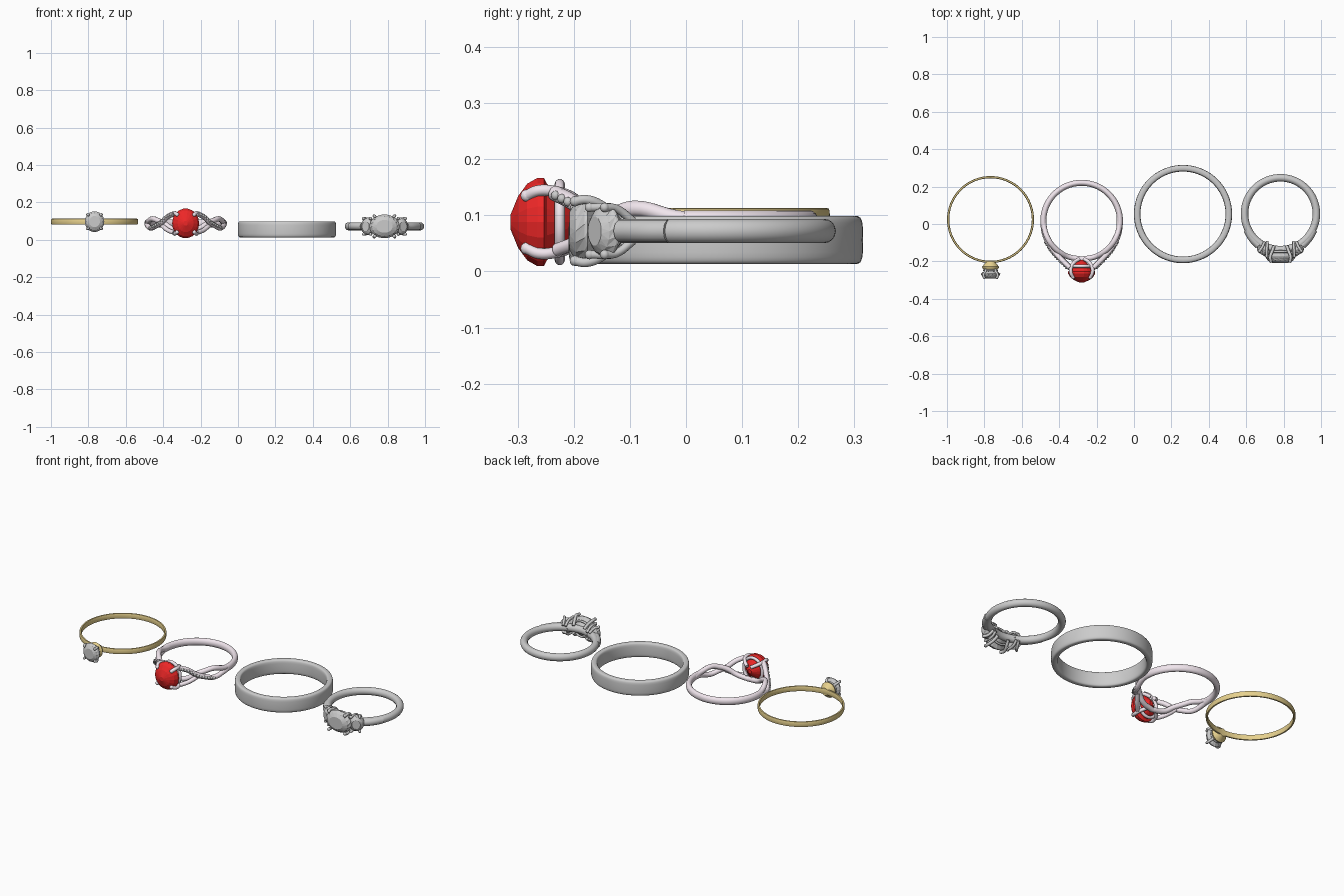
import bpy, bmesh, math
from mathutils import Matrix, Vector

if "Cube" in bpy.data.objects:
    bpy.data.objects.remove(bpy.data.objects["Cube"])


def material(name, rgb):
    m = bpy.data.materials.new(name)
    m.diffuse_color = (*rgb, 1)
    m.use_nodes = True
    m.node_tree.nodes["Principled BSDF"].inputs["Base Color"].default_value = m.diffuse_color
    return m


GOLD = material("gold", (0.80, 0.64, 0.27))
PINK = material("rose_metal", (0.88, 0.79, 0.85))
RED = material("red_stone", (0.85, 0.02, 0.02))


def finish(name, bm, mat=None, smooth=40):
    bmesh.ops.recalc_face_normals(bm, faces=bm.faces)
    me = bpy.data.meshes.new(name)
    bm.to_mesh(me)
    bm.free()
    ob = bpy.data.objects.new(name, me)
    bpy.context.collection.objects.link(ob)
    if mat:
        me.materials.append(mat)
    if smooth:
        bpy.context.view_layer.objects.active = ob
        ob.select_set(True)
        bpy.ops.object.shade_smooth_by_angle(angle=math.radians(smooth))
        ob.select_set(False)
    return ob


def band(name, section, c, mat=None, a0=0, a1=360, n=96):
    """Sweep a closed (radius, z) section about a vertical axis; angle 0 faces front."""
    bm = bmesh.new()
    full = a1 - a0 == 360
    rows = []
    for i in range(n if full else n + 1):
        a = math.radians(a0 + (a1 - a0) * i / n)
        rows.append([bm.verts.new((c[0] + r * math.sin(a), c[1] - r * math.cos(a), c[2] + z))
                     for r, z in section])
    k = len(section)
    for i in range(n):
        p, q = rows[i], rows[(i + 1) % len(rows)]
        for j in range(k):
            bm.faces.new((p[j], p[(j + 1) % k], q[(j + 1) % k], q[j]))
    return finish(name, bm, mat)


def oval(r, dr, dz, n=16, power=1.0):
    """Rounded section; power below 1 gives a boxier shape."""
    pts = []
    for i in range(n):
        a = 2 * math.pi * i / n
        co, si = math.cos(a), math.sin(a)
        pts.append((r + dr * math.copysign(abs(co) ** power, co),
                    dz * math.copysign(abs(si) ** power, si)))
    return pts


def lathe(name, profile, c, sx=1, sz=1, yaw=0, mat=None, n=16, smooth=0, twist=0.0):
    """Turn a (radius, outward height) profile about the -y axis, yawed about z."""
    bm = bmesh.new()
    mtx = Matrix.Translation(c) @ Matrix.Rotation(math.radians(yaw), 4, 'Z')
    rows = []
    for k, (r, h) in enumerate(profile):
        row = []
        for i in range(n):
            a = 2 * math.pi * (i + twist * (k % 2)) / n
            row.append(bm.verts.new(mtx @ Vector((r * sx * math.cos(a), -h, r * sz * math.sin(a)))))
        rows.append(row)
    for p, q in zip(rows, rows[1:]):
        for i in range(n):
            j = (i + 1) % n
            if twist:
                bm.faces.new((p[i], p[j], q[i]))
                bm.faces.new((p[j], q[j], q[i]))
            else:
                bm.faces.new((p[i], p[j], q[j], q[i]))
    bm.faces.new(rows[0])
    bm.faces.new(rows[-1])
    return finish(name, bm, mat, smooth)


def tube(name, pts, r, mat=None, closed=False):
    cu = bpy.data.curves.new(name, 'CURVE')
    cu.dimensions = '3D'
    cu.bevel_depth, cu.bevel_resolution, cu.resolution_u = r, 3, 6
    cu.use_fill_caps = True
    sp = cu.splines.new('BEZIER')
    sp.bezier_points.add(len(pts) - 1)
    for b, p in zip(sp.bezier_points, pts):
        b.co = p
        b.handle_left_type = b.handle_right_type = 'AUTO'
    sp.use_cyclic_u = closed
    ob = bpy.data.objects.new(name, cu)
    bpy.context.collection.objects.link(ob)
    bpy.context.view_layer.objects.active = ob
    ob.select_set(True)
    bpy.ops.object.convert(target='MESH')
    ob = bpy.context.object
    if mat:
        ob.data.materials.append(mat)
    bpy.ops.object.shade_smooth_by_angle(angle=math.radians(50))
    ob.select_set(False)


def beads(name, pts, r, mat=None):
    bm = bmesh.new()
    for p in pts:
        bmesh.ops.create_uvsphere(bm, u_segments=10, v_segments=6, radius=r,
                                  matrix=Matrix.Translation(p))
    finish(name, bm, mat, 60)


def loop(c, rx, rz, y, n=12):
    return [(c[0] + rx * math.cos(2 * math.pi * i / n), y, c[2] + rz * math.sin(2 * math.pi * i / n))
            for i in range(n)]


def prongs(name, c, stations, r, mat=None):
    """Four claws through (half x, y, half z) stations, each with a ball tip."""
    tips = []
    for sx in (-1, 1):
        for sz in (-1, 1):
            pts = [(c[0] + sx * x, y, c[2] + sz * z) for x, y, z in stations]
            tube(name, pts, r, mat)
            tips.append(pts[-1])
    beads(name + "_tips", tips, r * 1.1, mat)


CUT = [(0.08, -0.6), (0.55, -0.3), (1, -0.03), (1, 0.03), (0.84, 0.2), (0.55, 0.33)]


def cut(scale_r, depth):
    return [(r * scale_r, h * depth) for r, h in CUT]


# Ring 1: thin gold solitaire
C = (-0.767, 0.024, 0.097)
band("gold_band", oval(0.2265, 0.006, 0.016, 12, 0.6), C, GOLD)
lathe("gold_collar", [(0.022, 0), (0.03, 0.012), (0.045, 0.03), (0.044, 0.036), (0.034, 0.048)],
      (C[0], -0.198, C[2]), mat=GOLD, n=24, smooth=40)
lathe("clear_stone", cut(0.052, 0.07), (C[0], -0.268, C[2]), 1, 1.06, twist=0.5)
prongs("clear_stone_prong", C, [(0.02, -0.232, 0.02), (0.028, -0.255, 0.029),
                                (0.038, -0.275, 0.039), (0.034, -0.287, 0.036)], 0.007)
tube("clear_stone_gallery", loop(C, 0.035, 0.035, -0.248), 0.005, closed=True)

# Ring 2: rose band with twisted shoulders and red oval stone
C = (-0.28, 0.015, 0.088)
band("rose_band", oval(0.205, 0.016, 0.021), C, PINK, 85, 275)
PLAIN = [(98, 0), (80, 0.008), (60, 0.024), (48, 0.016), (35, 0), (20, -0.03), (0, -0.042)]
PAVE = [(0.205, 0.03, 0), (0.203, -0.03, -0.012), (0.184, -0.09, -0.025), (0.160, -0.13, -0.014),
        (0.132, -0.165, 0.002), (0.096, -0.202, 0.035), (0.062, -0.235, 0.052)]
for s in (-1, 1):
    pts = []
    for a, dz in PLAIN:
        t = math.radians(a)
        pts.append((C[0] + s * 0.203 * math.sin(t), C[1] - 0.203 * math.cos(t), C[2] + dz))
    tube("plain_strand", pts, 0.0145, PINK)
    pts = [Vector((C[0] + s * x, y, C[2] + z)) for x, y, z in PAVE]
    tube("jewelled_strand", pts, 0.014, PINK)
    # small stones set along the outside of the jewelled strand
    row = []
    for p, q in zip(pts[2:], pts[3:]):
        for f in (0, 0.33, 0.67):
            row.append(p.lerp(q, f) + Vector((s * 0.008, -0.008, 0.001)))
    beads("strand_stones", row, 0.0085)
    # lower shoulder support up to the basket
    tube("lower_shoulder", [(C[0] + s * 0.130, -0.150, C[2] - 0.008),
                            (C[0] + s * 0.096, -0.195, C[2] - 0.036),
                            (C[0] + s * 0.062, -0.23, C[2] - 0.050)], 0.012, PINK)
lathe("red_stone", [(0.012, -0.06), (0.045, -0.03), (0.066, -0.005), (0.076, 0), (0.076, 0.012),
                    (0.066, 0.03), (0.045, 0.046), (0.012, 0.06)],
      (C[0], -0.253, C[2]), 0.95, 1.05, mat=RED, n=18)
tube("red_stone_gallery", loop(C, 0.060, 0.068, -0.225), 0.009, PINK, True)
prongs("red_stone_prong", C, [(0.012, -0.186, 0.03), (0.04, -0.205, 0.045), (0.056, -0.232, 0.054),
                              (0.057, -0.262, 0.056), (0.046, -0.284, 0.047)], 0.010, PINK)

# Ring 3: plain wide band
band("wide_band", oval(0.245, 0.0175, 0.043, 24, 0.5), (0.262, 0.053, 0.056))

# Ring 4: three-stone ring
C = (0.783, 0.055, 0.072)
band("three_stone_band", oval(0.192, 0.02, 0.0215), C)
lathe("centre_stone", cut(0.08, 0.09), (C[0], -0.178, C[2]), 1, 0.79, twist=0.5)
tube("centre_gallery", loop(C, 0.058, 0.045, -0.148), 0.006, closed=True)
prongs("centre_prong", C, [(0.035, -0.12, 0.02), (0.044, -0.145, 0.042), (0.055, -0.178, 0.056),
                           (0.052, -0.198, 0.053)], 0.0085)
for s in (-1, 1):
    lathe("side_stone", cut(0.044, 0.075), (C[0] + s * 0.088, -0.142, C[2]), 0.95, 1.08,
          yaw=s * 32, twist=0.5)
    for z in (-1, 1):
        # claws gripping each side stone
        for x0, x1, y1 in ((0.085, 0.112, -0.145), (0.07, 0.074, -0.172)):
            pts = [(C[0] + s * x0, -0.095, C[2] + z * 0.018),
                   (C[0] + s * (x0 + x1) / 2, -0.125, C[2] + z * 0.04),
                   (C[0] + s * x1, y1, C[2] + z * 0.042)]
            tube("side_prong", pts, 0.0075)
            beads("side_prong_tip", [pts[-1]], 0.0085)
    # shoulder easing the band into the setting
    tube("shoulder", [(C[0] + s * 0.178, -0.03, C[2]), (C[0] + s * 0.15, -0.078, C[2]),
                      (C[0] + s * 0.115, -0.115, C[2])], 0.021)
